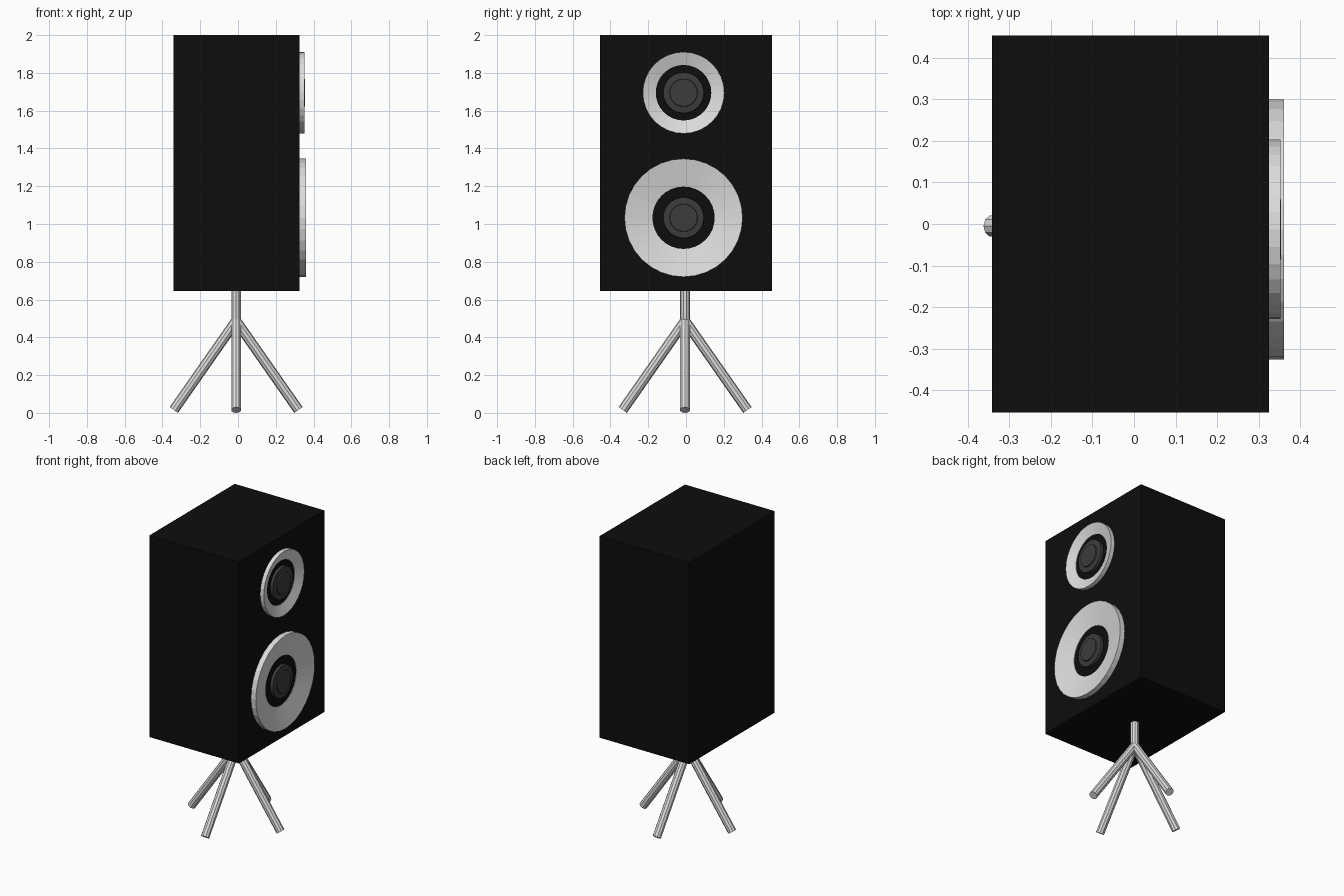
import bpy, bmesh
from math import sin, cos, tau
from mathutils import Vector

if "Cube" in bpy.data.objects:
    bpy.data.objects.remove(bpy.data.objects["Cube"], do_unlink=True)


def material(name, value):
    mat = bpy.data.materials.new(name)
    mat.use_nodes = True
    color = (value, value, value, 1)
    mat.diffuse_color = color
    mat.node_tree.nodes["Principled BSDF"].inputs["Base Color"].default_value = color
    return mat


black = material("cabinet black", 0.004)
silver = material("silver grey", 0.72)
charcoal = material("charcoal grey", 0.045)


def finish(name, bm, mat):
    bmesh.ops.recalc_face_normals(bm, faces=bm.faces)
    mesh = bpy.data.meshes.new(name)
    bm.to_mesh(mesh)
    bm.free()
    mesh.materials.append(mat)
    obj = bpy.data.objects.new(name, mesh)
    bpy.context.collection.objects.link(obj)
    return obj


def box(name, low, high, mat):
    bm = bmesh.new()
    bmesh.ops.create_cube(bm, size=1)
    low, high = Vector(low), Vector(high)
    for v in bm.verts:
        v.co = (low + high) / 2 + v.co * (high - low)
    return finish(name, bm, mat)


def lathe(name, profile, y, z, mat, closed=False, sides=32):
    """Revolve (radius, x) points about an x-axis line through y, z."""
    bm = bmesh.new()
    rings = [[bm.verts.new((x, y + r * cos(tau * i / sides), z + r * sin(tau * i / sides)))
              for i in range(sides)] for r, x in profile]
    pairs = list(zip(rings, rings[1:]))
    if closed:
        pairs.append((rings[-1], rings[0]))
    else:
        bm.faces.new(rings[0])
        bm.faces.new(rings[-1])
    for a, b in pairs:
        for i in range(sides):
            j = (i + 1) % sides
            bm.faces.new((a[i], a[j], b[j], b[i]))
    return finish(name, bm, mat)


def rod(name, start, end, radius, mat, sides=10):
    start, end = Vector(start), Vector(end)
    axis = end - start
    bm = bmesh.new()
    bmesh.ops.create_cone(bm, cap_ends=True, segments=sides, radius1=radius,
                          radius2=radius, depth=axis.length)
    turn = axis.to_track_quat("Z", "Y")
    for v in bm.verts:
        v.co = turn @ v.co + (start + end) / 2
    return finish(name, bm, mat)


# Cabinet
FACE = 0.325
box("cabinet", (-0.342, -0.454, 0.645), (FACE, 0.454, 2.0), black)


# Drivers: dished silver surround and stepped centre cap
def driver(name, z, radius, hole, depth):
    y = -0.013
    lathe(name + "_surround",
          [(radius, FACE - 0.01), (radius, FACE + depth),
           (hole, FACE + 0.003), (hole, FACE - 0.01)], y, z, silver, closed=True)
    lathe(name + "_cap",
          [(0.11, FACE - 0.01), (0.107, FACE + 0.018),
           (0.074, FACE + 0.021), (0.072, FACE + 0.029)], y, z, charcoal)


driver("woofer", 1.033, 0.313, 0.165, 0.036)
driver("tweeter", 1.695, 0.216, 0.147, 0.027)

# Stand: short post and four splayed legs
CX, CY, JOINT, FOOT = -0.010, -0.005, 0.487, 0.0155
REACH, THICK = 0.33, 0.027
rod("stand_post", (CX, CY, JOINT), (CX, CY, 0.66), THICK, silver)
for side, dx, dy in (("left", 1, 0), ("right", -1, 0), ("front", 0, -1), ("back", 0, 1)):
    rod(side + "_leg", (CX, CY, JOINT),
        (CX + dx * REACH, CY + dy * REACH, FOOT), THICK, silver)
